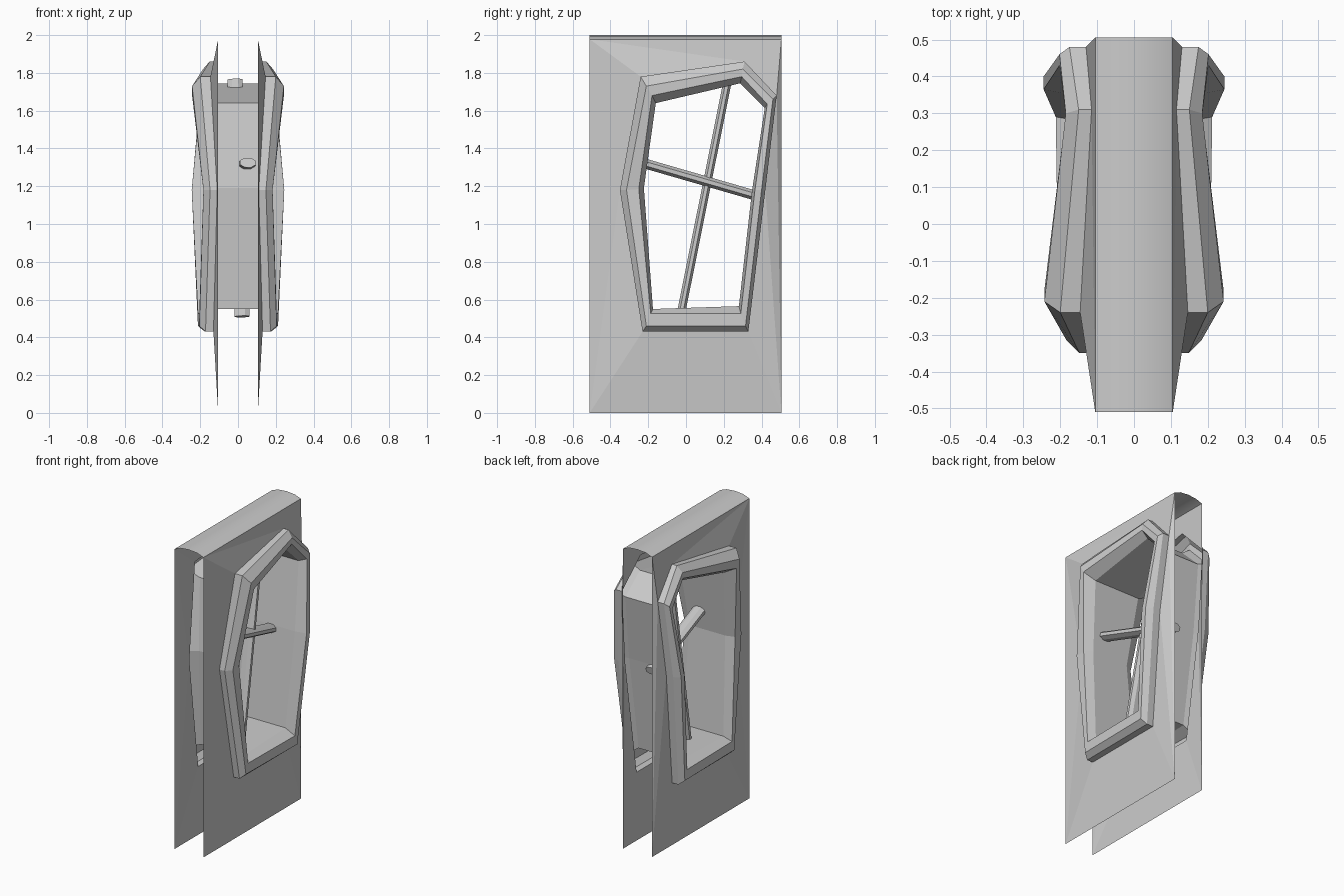
import bpy, bmesh, math
from mathutils import Vector

if "Cube" in bpy.data.objects:
    bpy.data.objects.remove(bpy.data.objects["Cube"])

# Crooked window outline: for each corner, (y, z) outside, (y, z) chamfer, (y, z) face inner, (y, z) opening
CORNERS = [
    ((-.24, 1.78), (-.21, 1.73), (-.18, 1.68), (-.16, 1.64)),
    ((.31, 1.86), (.30, 1.82), (.295, 1.78), (.287, 1.745)),
    ((.48, 1.68), (.46, 1.66), (.43, 1.635), (.417, 1.615)),
    ((.42, 1.18), (.40, 1.18), (.365, 1.18), (.35, 1.18)),
    ((.33, .43), (.315, .46), (.29, .525), (.28, .565)),
    ((-.23, .43), (-.21, .46), (-.187, .525), (-.175, .55)),
    ((-.35, 1.18), (-.315, 1.18), (-.25, 1.185), (-.223, 1.19)),
]
# Depth of each corner: at the wall, outer edge, front face
DEPTHS = [(.146, .20, .243), (.115, .15, .185), (.13, .175, .202), (.15, .20, .245),
          (.13, .175, .212), (.13, .172, .205), (.11, .148, .183)]


def add_object(name, bm, mirror=False):
    mesh = bpy.data.meshes.new(name)
    bmesh.ops.recalc_face_normals(bm, faces=bm.faces)
    bm.to_mesh(mesh)
    bm.free()
    obj = bpy.data.objects.new(name, mesh)
    bpy.context.collection.objects.link(obj)
    if mirror:
        mod = obj.modifiers.new("mirror", 'MIRROR')
        mod.use_axis[0] = True
        mod.merge_threshold = .001
    return obj


def bridge(bm, rings, closed=True):
    n = len(rings[0])
    for a, b in zip(rings, rings[1:]):
        for i in range(n if closed else n - 1):
            j = (i + 1) % n
            bm.faces.new((a[i], a[j], b[j], b[i]))


# Window frame and tunnel lining, one half mirrored across the wall
bm = bmesh.new()
rings = [[] for _ in range(6)]
for (outer, chamfer, face, hole), (base, edge, front) in zip(CORNERS, DEPTHS):
    section = [(base, outer), (edge, outer), (front, chamfer), (front, face),
               (base + .02, hole), (0, hole)]
    for ring, (x, yz) in zip(rings, section):
        ring.append(bm.verts.new((x, *yz)))
bridge(bm, rings)
add_object("window_frame", bm, mirror=True)

# Wall sheet, pulled outward to meet the frame
bm = bmesh.new()
loops = [[(.105, -.51, 0), (.105, .505, 0), (.105, .505, 1.978), (.105, -.51, 1.978)],
         [(d[0], *c[0]) for c, d in zip(CORNERS, DEPTHS)]]
edges = []
for loop in loops:
    vs = [bm.verts.new(p) for p in loop]
    edges += [bm.edges.new((vs[i - 1], vs[i])) for i in range(len(vs))]
bmesh.ops.triangle_fill(bm, edges=edges, use_beauty=True, normal=(1, 0, 0))
add_object("wall_sheet", bm, mirror=True)

# Shallow curved wall top
bm = bmesh.new()
arc = [(-.105, 1.978), (-.06, 1.995), (0, 2.0), (.06, 1.995), (.105, 1.978)]
bridge(bm, [[bm.verts.new((x, y, z)) for x, z in arc] for y in (-.51, .505)], closed=False)
cap = add_object("wall_top", bm)
for p in cap.data.polygons:
    p.use_smooth = True


# Crossed glazing bars with flattened eight-sided section
def bar(name, start, end, half_x, half_w):
    a, b = Vector(start), Vector(end)
    side = (b - a).cross(Vector((1, 0, 0))).normalized()
    across = side.cross(b - a).normalized()
    bm = bmesh.new()
    rings = []
    for p in (a, b):
        ring = []
        for k in range(8):
            t = math.radians(22.5 + 45 * k)
            q = p + across * half_x * math.cos(t) * 1.08 + side * half_w * math.sin(t) * 1.08
            ring.append(bm.verts.new(q))
        rings.append(ring)
        bm.faces.new(ring)
    bridge(bm, rings)
    add_object(name, bm)


bar("upright_bar", (.022, -.03, .51), (-.016, .222, 1.765), .04, .022)
bar("cross_bar", (.052, -.235, 1.325), (-.01, .37, 1.15), .042, .026)
